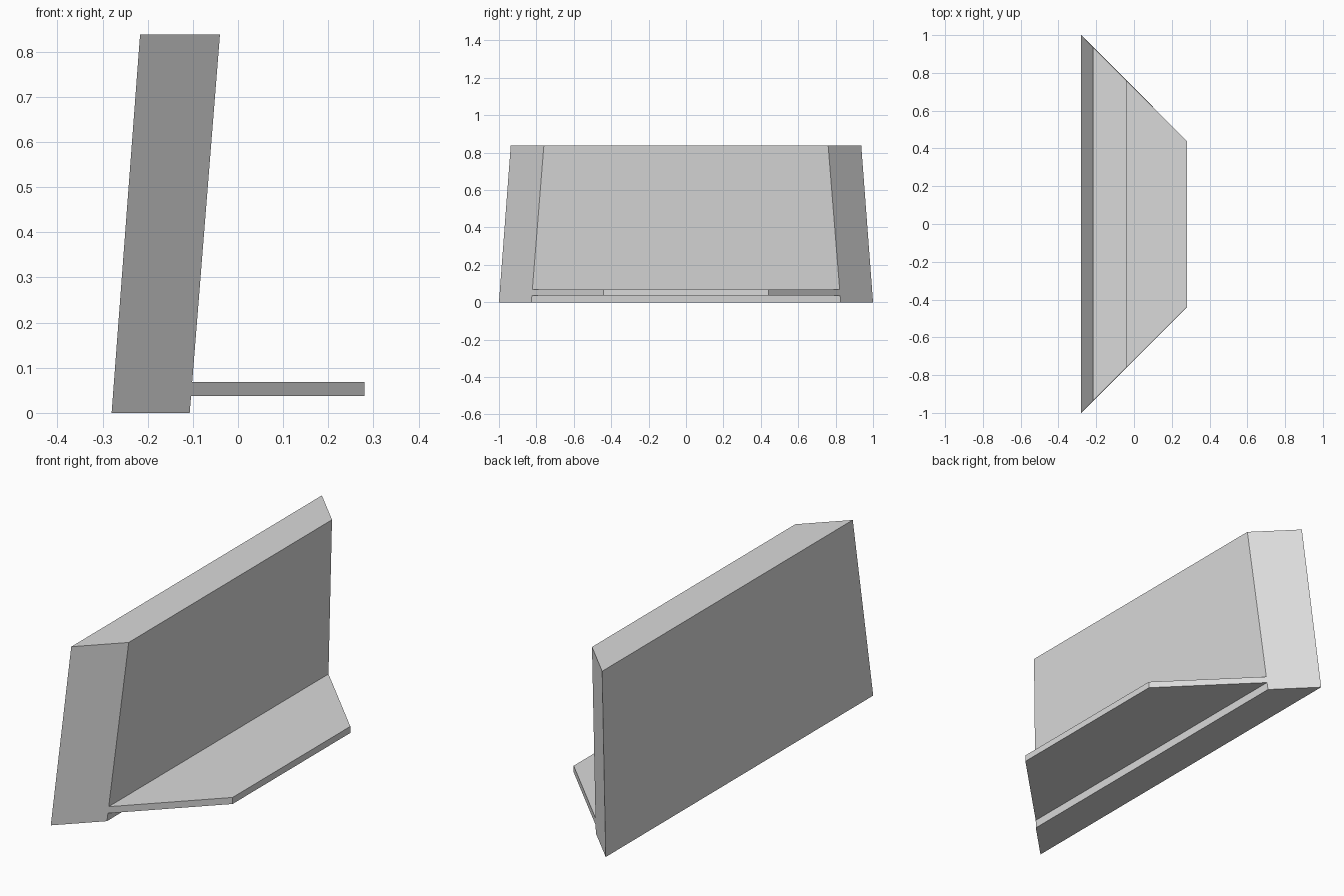
import bpy
import bmesh

cube = bpy.data.objects.get("Cube")
if cube:
    bpy.data.objects.remove(cube, do_unlink=True)

# One plain grey for every part
grey = bpy.data.materials.new("light_grey")
grey.use_nodes = True
colour = (0.7, 0.7, 0.7, 1)
grey.diffuse_color = colour
grey.node_tree.nodes["Principled BSDF"].inputs["Base Color"].default_value = colour

MITRE = 0.72  # the 45 degree end planes lie at |y| = MITRE - x


def mitred_prism(name, section):
    """Run an (x, z) section along y, with both ends cut at 45 degrees."""
    bm = bmesh.new()
    ends = [[bm.verts.new((x, side * (MITRE - x), z)) for x, z in section]
            for side in (-1, 1)]
    for end in ends:
        bm.faces.new(end)
    count = len(section)
    for i in range(count):
        j = (i + 1) % count
        bm.faces.new((ends[0][i], ends[0][j], ends[1][j], ends[1][i]))
    bmesh.ops.recalc_face_normals(bm, faces=bm.faces)
    mesh = bpy.data.meshes.new(name)
    bm.to_mesh(mesh)
    bm.free()
    mesh.materials.append(grey)
    obj = bpy.data.objects.new(name, mesh)
    bpy.context.collection.objects.link(obj)
    return obj


# Leaning wall slab
HEIGHT = 0.838
FOOT, HEAD = -0.107, -0.04


def wall_face_x(z):
    return FOOT + (HEAD - FOOT) * z / HEIGHT


mitred_prism("leaning_wall", [(-0.28, 0), (FOOT, 0), (HEAD, HEIGHT), (-0.217, HEIGHT)])

# Thin shelf meeting the wall's sloping face
LOW, HIGH = 0.037, 0.068
mitred_prism("shelf", [(wall_face_x(LOW), LOW), (0.28, LOW),
                       (0.28, HIGH), (wall_face_x(HIGH), HIGH)])
